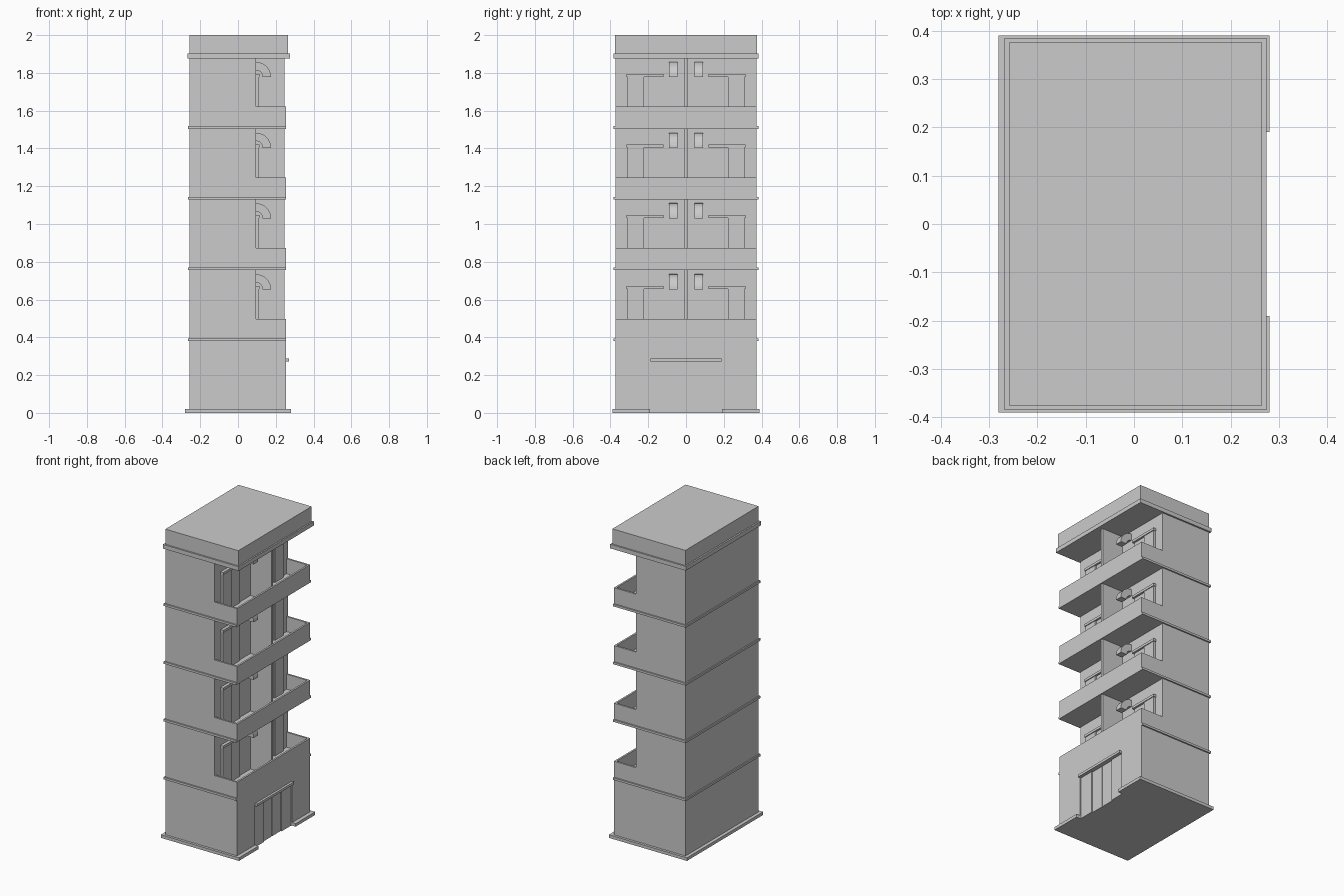
import bpy, bmesh, math
from mathutils import Vector

if "Cube" in bpy.data.objects:
    bpy.data.objects.remove(bpy.data.objects["Cube"])


def prism(name, pts, direction):
    """Solid made by extruding a closed planar outline along a vector."""
    bm = bmesh.new()
    face = bm.faces.new([bm.verts.new(p) for p in pts])
    ext = bmesh.ops.extrude_face_region(bm, geom=[face], use_keep_orig=True)
    verts = [g for g in ext["geom"] if isinstance(g, bmesh.types.BMVert)]
    bmesh.ops.translate(bm, verts=verts, vec=Vector(direction))
    bmesh.ops.recalc_face_normals(bm, faces=bm.faces)
    mesh = bpy.data.meshes.new(name)
    bm.to_mesh(mesh)
    bm.free()
    obj = bpy.data.objects.new(name, mesh)
    bpy.context.collection.objects.link(obj)
    return obj


def plan(name, outline, z0, z1):
    return prism(name, [(x, y, z0) for x, y in outline], (0, 0, z1 - z0))


def box(name, x0, x1, y0, y1, z0, z1):
    return plan(name, [(x0, y0), (x1, y0), (x1, y1), (x0, y1)], z0, z1)


def mirrored(obj):
    """Repeat a part on the other side of y = 0."""
    mod = obj.modifiers.new("mirror", "MIRROR")
    mod.use_axis = (False, True, False)
    return obj


L, R, W, X = -0.258, 0.255, 0.374, 0.095   # left, right, half depth, recessed wall
E, D = 0.188, 0.235                        # entrance half width, entrance back plane
levels = [0.38, 0.756, 1.129, 1.504]
tops = levels[1:] + [1.875]

# Ground plinth with a gap at the entrance
plan("plinth", [(-0.28, -0.39), (0.28, -0.39), (0.28, -0.19), (R, -0.19),
                (R, -E), (D, -E), (D, E), (R, E),
                (R, 0.19), (0.28, 0.19), (0.28, 0.39), (-0.28, 0.39)], 0, 0.02)

# Ground floor with entrance recess
plan("ground_floor", [(L, -W), (R, -W), (R, -E), (D, -E), (D, E), (R, E),
                      (R, W), (L, W)], 0.02, 0.275)
box("ground_floor_top", L, R, -W, W, 0.275, 0.38)

# Entrance sliding panels and canopy
mirrored(box("entrance_outer_panel", D, 0.249, 0.09, E, 0, 0.275))
mirrored(box("entrance_inner_panel", D, 0.242, 0.002, 0.09, 0, 0.275))
box("entrance_canopy", D, 0.27, -E, E, 0.273, 0.289)

# Closed part of the tower
box("tower_core", L, X, -W, W, 0.38, 1.875)

for i, (z, top) in enumerate(zip(levels, tops), 1):
    # String course around the storey
    box(f"floor_band_{i}", -0.266, R, -0.383, 0.383, z, z + 0.014)

    # Balcony floor and surrounding parapet
    t = 0.012
    box(f"balcony_floor_{i}", X, R - t, -W + t, W - t, z, z + 0.02)
    plan(f"balcony_parapet_{i}", [(X, -W), (R, -W), (R, W), (X, W), (X, W - t),
                                  (R - t, W - t), (R - t, -W + t), (X, -W + t)],
         z, z + 0.117)

    # Dividing wall between the two flats
    box(f"balcony_divider_{i}", X, 0.245, -0.008, 0.008, z + 0.02, top)

    # Sliding doors with lintel
    head = z + 0.275
    mirrored(box(f"door_outer_panel_{i}", X, 0.11, 0.222, 0.31, z + 0.02, head))
    mirrored(box(f"door_inner_panel_{i}", X, 0.102, 0.124, 0.222, z + 0.02, head))
    mirrored(box(f"door_lintel_{i}", X, 0.115, 0.12, 0.315, head, head + 0.016))

    # Curved vent hoods turning downwards
    zc = z + 0.274
    arc = [math.radians(90 - 11.25 * k) for k in range(9)]
    outer = [(X + 0.08 * math.cos(a), 0.045, zc + 0.08 * math.sin(a)) for a in arc]
    inner = [(X + 0.036 * math.cos(a), 0.045, zc + 0.036 * math.sin(a)) for a in arc]
    mirrored(prism(f"vent_hood_{i}", outer + inner[::-1], (0, 0.045, 0)))

# Cornice and roof block
box("cornice", -0.268, 0.274, -0.385, 0.385, 1.875, 1.902)
box("roof_block", L, 0.265, -0.375, 0.375, 1.902, 2.0)
